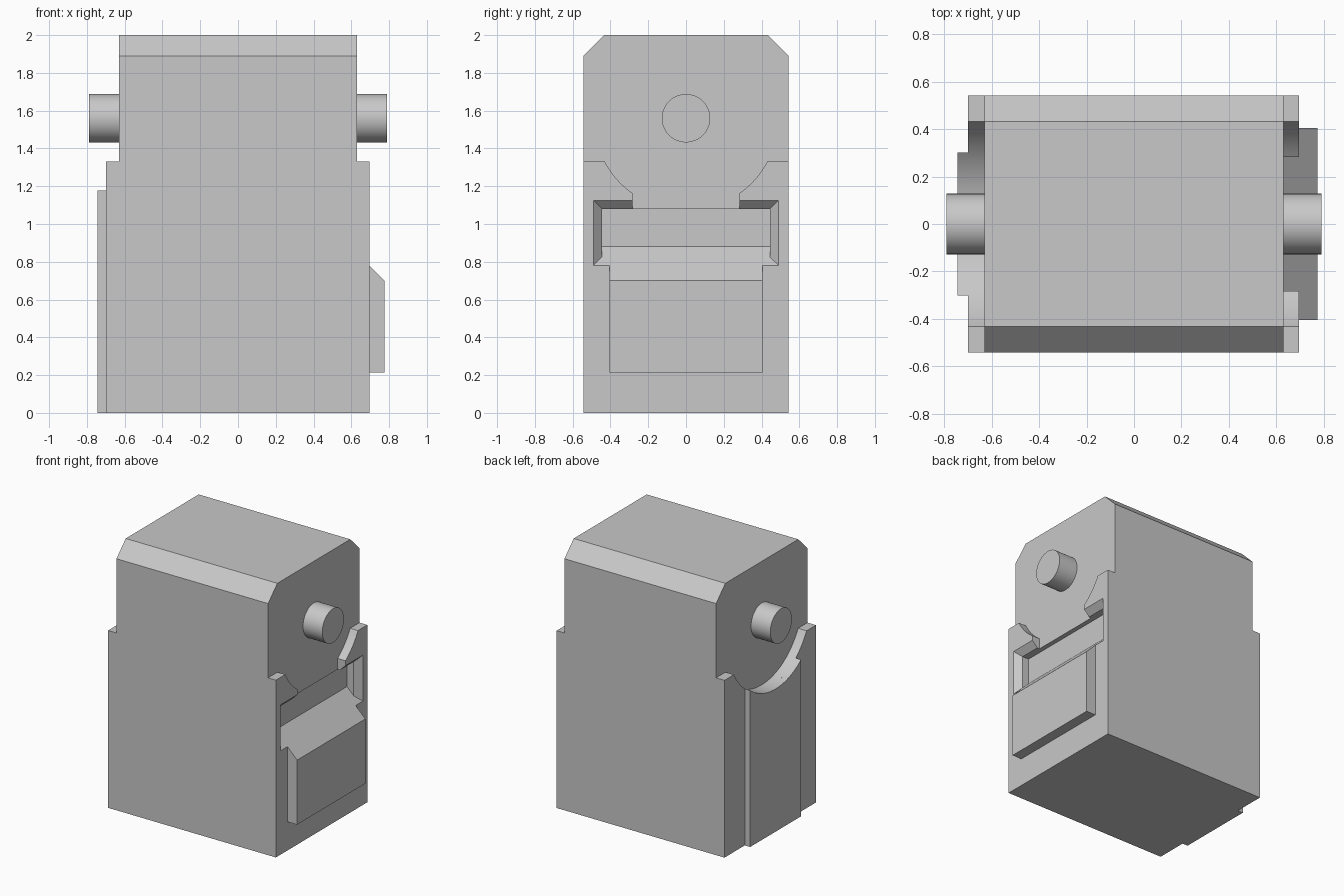
import bpy, bmesh, math
from mathutils import Vector

cube = bpy.data.objects.get("Cube")
if cube:
    bpy.data.objects.remove(cube, do_unlink=True)

grey = bpy.data.materials.new("plain grey")
grey.use_nodes = True
colour = (0.58, 0.58, 0.58, 1)
grey.diffuse_color = colour
grey.node_tree.nodes["Principled BSDF"].inputs["Base Color"].default_value = colour

DEPTH = 0.543          # half depth of the housing
WALL = 0.63            # half width of the core
PIN_Z = 1.56
ARC_R = 0.488


def loft(name, rings):
    """Solid through a list of rings with equal point counts."""
    bm = bmesh.new()
    loops = [[bm.verts.new(p) for p in ring] for ring in rings]
    count = len(loops[0])
    for a, b in zip(loops, loops[1:]):
        for i in range(count):
            j = (i + 1) % count
            bm.faces.new((a[i], a[j], b[j], b[i]))
    bm.faces.new(loops[0])
    bm.faces.new(loops[-1])
    bmesh.ops.recalc_face_normals(bm, faces=bm.faces)
    mesh = bpy.data.meshes.new(name)
    bm.to_mesh(mesh)
    bm.free()
    mesh.materials.append(grey)
    obj = bpy.data.objects.new(name, mesh)
    bpy.context.collection.objects.link(obj)
    return obj


def plate(name, profile, x0, x1):
    """Extrude a (y, z) profile along x."""
    return loft(name, [[(x, y, z) for y, z in profile] for x in (x0, x1)])


def activate(obj):
    bpy.ops.object.select_all(action='DESELECT')
    obj.select_set(True)
    bpy.context.view_layer.objects.active = obj


def arc(y0, y1, steps=24):
    """Points on the lower part of the clearance circle around the pin."""
    a0, a1 = math.asin(y0 / ARC_R), math.asin(y1 / ARC_R)
    angles = [a0 + (a1 - a0) * i / steps for i in range(steps + 1)]
    return [(ARC_R * math.sin(a), PIN_Z - ARC_R * math.cos(a)) for a in angles]


# Core with chamfered top edges
C = 0.11
core = plate("housing_core", [(-DEPTH, 0), (DEPTH, 0), (DEPTH, 2 - C), (DEPTH - C, 2),
                              (C - DEPTH, 2), (-DEPTH, 2 - C)], -WALL, WALL)

# Side cheeks, cut away around the pins
SHOULDER = 1.332
edge = math.sqrt(ARC_R ** 2 - (PIN_Z - SHOULDER) ** 2)
outline = [(DEPTH, SHOULDER), (DEPTH, 0), (-DEPTH, 0), (-DEPTH, SHOULDER)]
right_cheek = plate("right_cheek", outline + arc(-edge, edge, 32), -0.70, -WALL)
NOTCH = 0.283
left_cheek = plate("left_cheek", outline + arc(-edge, -NOTCH, 10)
                   + [(-NOTCH, 1.03), (NOTCH, 1.03)] + arc(NOTCH, edge, 10), WALL, 0.695)

# Raised rail on the right side
RAIL = 0.302
rail = plate("right_rail", [(RAIL, 0), (-RAIL, 0)] + arc(-RAIL, RAIL), -0.745, -0.70)


# Finger pocket with a sloping floor and flared rim
def pocket_ring(x, half, top):
    low = 1.475 - x
    return [(x, -half, low), (x, half, low), (x, half, top), (x, -half, top)]


pocket = loft("pocket_cutter", [pocket_ring(0.595, 0.445, 1.08),
                                pocket_ring(0.65, 0.445, 1.08),
                                pocket_ring(0.75, 0.545, 1.18)])
pocket.hide_render = True
for target in (core, left_cheek):
    cut = target.modifiers.new("pocket", 'BOOLEAN')
    cut.operation = 'DIFFERENCE'
    cut.solver = 'EXACT'
    cut.object = pocket
    activate(target)
    bpy.ops.object.modifier_apply(modifier=cut.name)
bpy.data.objects.remove(pocket, do_unlink=True)

# Raised pad whose top continues the pocket slope
pad_profile = [(0.695, 0.215), (0.775, 0.215), (0.775, 0.70), (0.695, 0.78)]
pad = loft("left_pad", [[(x, y, z) for x, z in pad_profile] for y in (-0.405, 0.405)])

# Pivot pins
pins = []
for side, sign in (("left", 1), ("right", -1)):
    ring = [(0.128 * math.cos(t * math.tau / 48), PIN_Z + 0.128 * math.sin(t * math.tau / 48))
            for t in range(48)]
    pins.append(plate(side + "_pin", ring, sign * WALL, sign * 0.79))

# Smooth the curved walls, keep edges sharp
for obj in [right_cheek, left_cheek, rail] + pins:
    activate(obj)
    bpy.ops.object.shade_smooth_by_angle(angle=math.radians(25))
